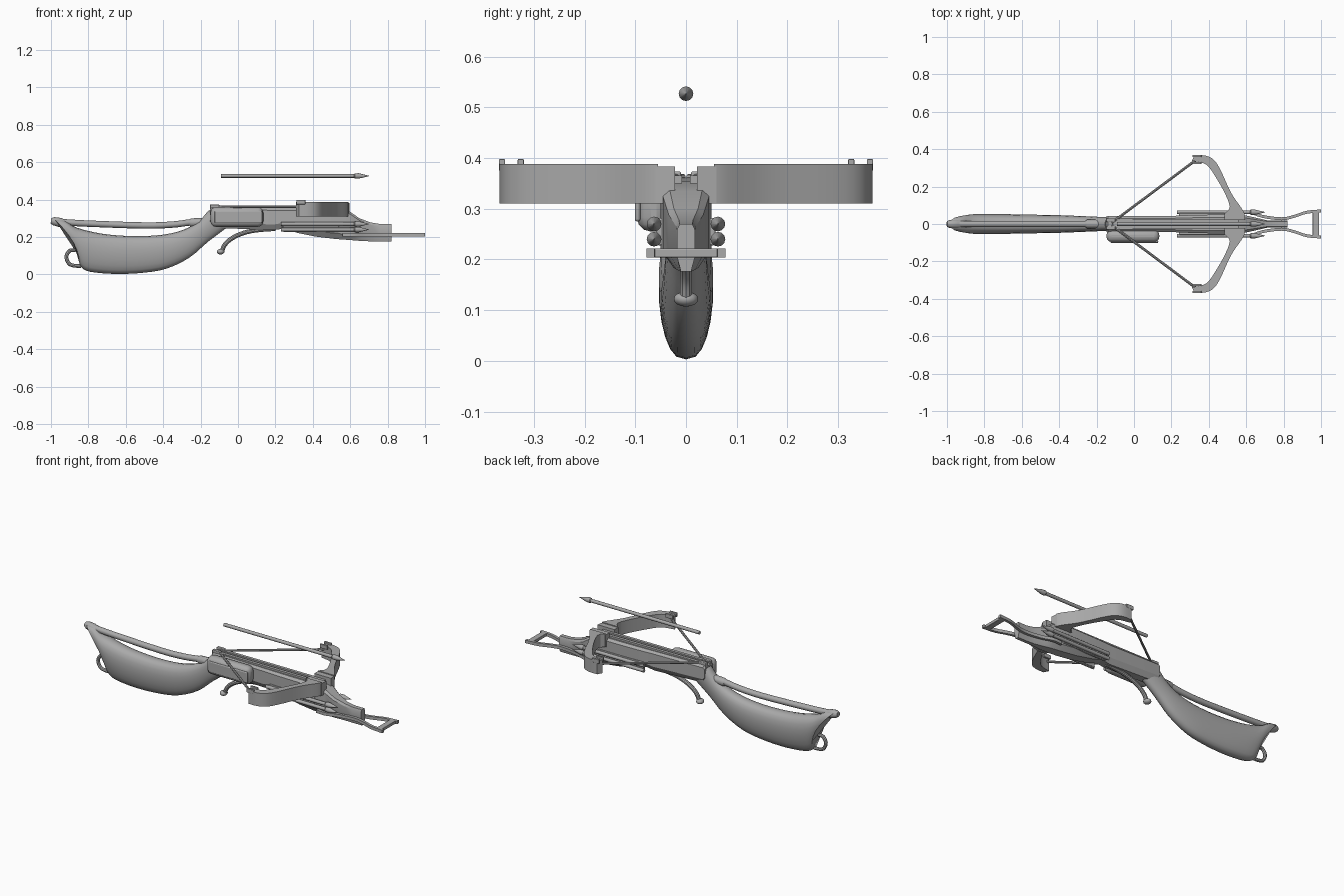
import bpy, bmesh, math
from mathutils import Vector

if "Cube" in bpy.data.objects:
    bpy.data.objects.remove(bpy.data.objects["Cube"])

grey = bpy.data.materials.new("plain grey")
grey.diffuse_color = (0.4, 0.4, 0.4, 1)
grey.use_nodes = True
grey.node_tree.nodes["Principled BSDF"].inputs["Base Color"].default_value = grey.diffuse_color


def finish(name, bm, smooth=35, bevel=0):
    bmesh.ops.recalc_face_normals(bm, faces=bm.faces)
    me = bpy.data.meshes.new(name)
    bm.to_mesh(me)
    bm.free()
    ob = bpy.data.objects.new(name, me)
    bpy.context.collection.objects.link(ob)
    me.materials.append(grey)
    bpy.ops.object.select_all(action='DESELECT')
    bpy.context.view_layer.objects.active = ob
    ob.select_set(True)
    if bevel:
        m = ob.modifiers.new("bevel", 'BEVEL')
        m.width, m.segments = bevel, 3
    bpy.ops.object.shade_smooth_by_angle(angle=math.radians(smooth))
    return ob


def loft(name, rings, smooth=35):
    bm = bmesh.new()
    vs = [[bm.verts.new(p) for p in r] for r in rings]
    n = len(vs[0])
    for a, b in zip(vs, vs[1:]):
        for i in range(n):
            j = (i + 1) % n
            bm.faces.new((a[i], a[j], b[j], b[i]))
    bm.faces.new(vs[0])
    bm.faces.new(vs[-1])
    return finish(name, bm, smooth)


def box(name, x0, x1, y0, y1, z0, z1, bevel=0.0):
    bm = bmesh.new()
    bmesh.ops.create_cube(bm, size=1)
    for v in bm.verts:
        v.co = ((x0 + x1) / 2 + v.co.x * (x1 - x0),
                (y0 + y1) / 2 + v.co.y * (y1 - y0),
                (z0 + z1) / 2 + v.co.z * (z1 - z0))
    return finish(name, bm, 35, bevel)


def smooth_path(pts, steps=4):
    """Catmull-Rom curve through the points."""
    p = [Vector(q) for q in pts]
    p = [2 * p[0] - p[1]] + p + [2 * p[-1] - p[-2]]
    out = []
    for a, b, c, d in zip(p, p[1:], p[2:], p[3:]):
        for k in range(steps):
            t = k / steps
            out.append(0.5 * (2 * b + (c - a) * t + (2 * a - 5 * b + 4 * c - d) * t * t
                              + (3 * b - a - 3 * c + d) * t ** 3))
    return out + [p[-2]]


def tube(name, path, radii, sides=12):
    path = [Vector(p) for p in path]
    if not isinstance(radii, (list, tuple)):
        radii = [radii] * len(path)
    rings = []
    for i, p in enumerate(path):
        d = (path[min(i + 1, len(path) - 1)] - path[max(i - 1, 0)]).normalized()
        side = d.cross(Vector((0, 1, 0)) if abs(d.y) < 0.9 else Vector((0, 0, 1))).normalized()
        up = side.cross(d)
        rings.append([p + radii[i] * (math.cos(a) * side + math.sin(a) * up)
                      for a in (2 * math.pi * k / sides for k in range(sides))])
    return loft(name, rings)


def prism(name, outline, z0, z1):
    """Flat outline raised between two heights."""
    return loft(name, [[(x, y, z) for x, y in outline] for z in (z0, z1)], 30)


# Shoulder stock: top x, top z, bottom x, bottom z, half width, sideways bow
stock = smooth_path([
    (-0.985, 0.298, -0.845, 0.045, 0.048, 0.035), (-0.93, 0.29, -0.81, 0.02, 0.055, 0.02),
    (-0.86, 0.25, -0.74, 0.008, 0.057, 0.01), (-0.72, 0.217, -0.63, 0.003, 0.056, 0),
    (-0.55, 0.205, -0.5, 0.01, 0.053, 0), (-0.4, 0.213, -0.38, 0.032, 0.05, 0),
    (-0.29, 0.24, -0.26, 0.09, 0.045, 0), (-0.21, 0.285, -0.16, 0.175, 0.041, 0),
    (-0.155, 0.345, -0.06, 0.25, 0.04, 0)], 3)
rings = []
for tx, tz, bx, bz, w, bow in stock:
    ring = []
    for k in range(20):
        a = 2 * math.pi * k / 20
        t = 0.5 - 0.5 * math.cos(a)
        s = math.sin(a)
        y = w * math.copysign(abs(s) ** 0.75, s) * (1.06 - 0.25 * t)
        ring.append((tx + (bx - tx) * t + bow * 4 * t * (1 - t), y, tz + (bz - tz) * t))
    rings.append(ring)
loft("shoulder_stock", rings, 50)
# Rounded lip over the butt
tube("butt_lip", [(-1, 0, 0.287), (-0.985, 0, 0.285), (-0.95, 0, 0.278), (-0.9, 0, 0.258)],
     [0.014, 0.022, 0.025, 0.02])

# Cheek tube and its collar
tube("cheek_tube", smooth_path([(-0.94, 0, 0.28), (-0.8, 0, 0.272), (-0.5, 0, 0.262),
                                (-0.35, 0, 0.267), (-0.25, 0, 0.279), (-0.14, 0, 0.285)]), 0.017)
tube("tube_collar", [(-0.26, 0, 0.277), (-0.25, 0, 0.277), (-0.17, 0, 0.281), (-0.15, 0, 0.281)],
     [0.018, 0.023, 0.023, 0.018])
# Sling loop
tube("sling_loop", smooth_path([(-0.87, 0, 0.13), (-0.9, 0, 0.127), (-0.918, 0, 0.095),
                                (-0.905, 0, 0.06), (-0.88, 0, 0.048), (-0.84, 0, 0.045)]), 0.01, 8)

# Tiller, tapering to a narrow nose: x, top, bottom, half width
tiller = [(-0.15, 0.35, 0.26, 0.04), (-0.14, 0.36, 0.25, 0.042), (0.19, 0.355, 0.237, 0.042),
          (0.24, 0.355, 0.245, 0.045), (0.32, 0.355, 0.222, 0.048), (0.42, 0.355, 0.202, 0.05),
          (0.52, 0.355, 0.19, 0.05), (0.6, 0.335, 0.184, 0.045), (0.65, 0.3, 0.18, 0.034),
          (0.71, 0.278, 0.177, 0.02), (0.76, 0.27, 0.176, 0.018), (0.82, 0.27, 0.176, 0.018)]
loft("tiller", [[(x, -w, b + 0.03), (x, -w * 0.55, b), (x, w * 0.55, b), (x, w, b + 0.03),
                 (x, w, t - 0.012), (x, w * 0.7, t), (x, -w * 0.7, t), (x, -w, t - 0.012)]
                for x, t, b, w in tiller], 25)
# Twin rails leaving a bolt groove, and the string catch
for s in (-1, 1):
    y = sorted((s * 0.008, s * 0.026))
    box("bolt_rail", -0.14, 0.56, *y, 0.35, 0.366)
    y = sorted((s * 0.01, s * 0.03))
    box("string_catch", -0.15, -0.1, *y, 0.345, 0.374, 0.004)

# Rounded side case
box("side_case", -0.147, 0.135, -0.097, -0.03, 0.255, 0.36, 0.028)
box("side_case_panel", -0.125, 0.13, -0.101, -0.09, 0.275, 0.34, 0.005)

# Trigger lever with rounded foot
tube("trigger_lever", smooth_path([(0.2, 0, 0.245), (0.1, 0, 0.237), (0.03, 0, 0.222),
                                   (-0.03, 0, 0.195), (-0.07, 0, 0.16), (-0.088, 0, 0.12)]), 0.012, 10)
bm = bmesh.new()
bmesh.ops.create_uvsphere(bm, u_segments=14, v_segments=8, radius=1)
for v in bm.verts:
    v.co = (-0.093 + v.co.x * 0.021, v.co.y * 0.024, 0.122 + v.co.z * 0.015)
finish("trigger_foot", bm, 60)

# Bow limbs, string and pegs on both sides
outer = smooth_path([(0.59, 0.055), (0.575, 0.085), (0.52, 0.165), (0.462, 0.29), (0.425, 0.345),
                     (0.38, 0.366), (0.325, 0.368)], 3)
inner = smooth_path([(0.485, 0.055), (0.512, 0.095), (0.475, 0.185), (0.415, 0.285), (0.385, 0.318),
                     (0.355, 0.33), (0.31, 0.338)], 3)
for s in (-1, 1):
    loft("bow_limb", [[(a[0], s * a[1], 0.31), (a[0], s * a[1], 0.388),
                       (b[0], s * b[1], 0.388), (b[0], s * b[1], 0.31)]
                      for a, b in zip(outer, inner)], 30)
    prism("limb_root", [(0.485, s * 0.022), (0.595, s * 0.022), (0.59, s * 0.06), (0.485, s * 0.06)],
          0.31, 0.383)
    for y in (0.363, 0.326):
        box("string_peg", 0.312, 0.36, s * y - 0.006, s * y + 0.006, 0.375, 0.398, 0.002)
    tube("bow_string", [(0.335, s * 0.345, 0.362), (-0.12, s * 0.006, 0.362)], 0.007, 8)

    # Stirrup arm
    arm = smooth_path([(0.56, 0.06), (0.62, 0.062), (0.69, 0.04), (0.79, 0.028), (0.86, 0.042),
                       (0.92, 0.062), (1.0, 0.07)], 3)
    prism("stirrup_arm", [(p.x, s * (p.y + 0.008)) for p in arm]
          + [(p.x, s * (p.y - 0.008)) for p in reversed(arm)], 0.204, 0.222)
    # Bolt holder
    y = sorted((s * 0.04, s * 0.058))
    box("bolt_holder", 0.24, 0.54, *y, 0.228, 0.282, 0.004)
box("stirrup_bar", 0.955, 0.99, -0.072, 0.072, 0.204, 0.222, 0.003)


def bolt(name, x0, x1, y, z):
    tube(name, [(x, y, z) for x in (x0, x1 - 0.08, x1 - 0.075, x1 - 0.055, x1)],
         [0.01, 0.01, 0.014, 0.0145, 0.001])


# Stored bolts, two a side, and the loose one above
for y in (-0.063, 0.063):
    for z in (0.27, 0.24):
        bolt("stored_bolt", 0.23, 0.7, y, z)
bolt("loose_bolt", -0.09, 0.7, 0, 0.527)
